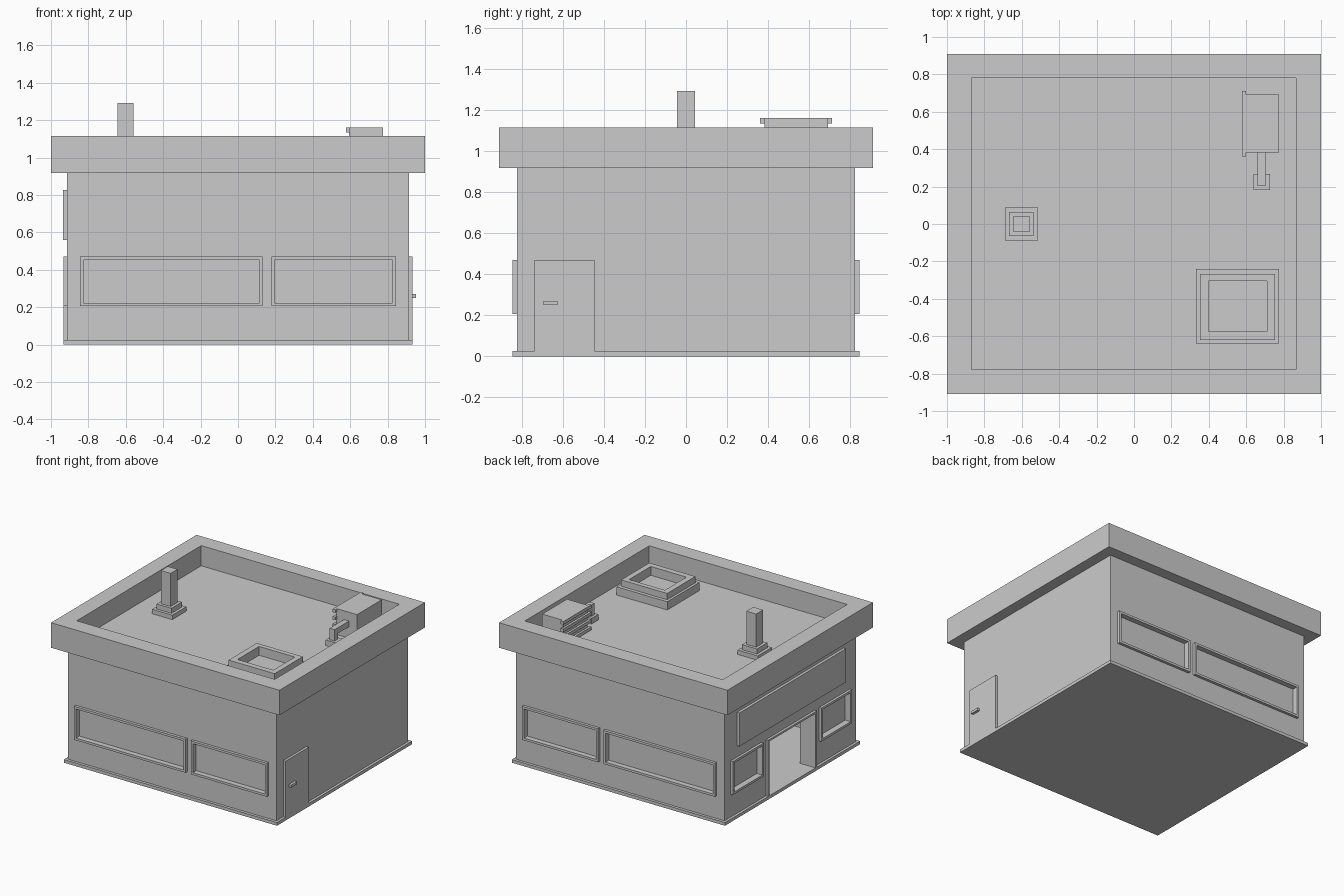
import bpy, bmesh

if "Cube" in bpy.data.objects:
    bpy.data.objects.remove(bpy.data.objects["Cube"])

def box(name, x, y, z):
    """Axis-aligned box from (min, max) pairs."""
    bm = bmesh.new()
    bmesh.ops.create_cube(bm, size=1)
    for v in bm.verts:
        v.co = [(a + b) / 2 + c * (b - a) for c, (a, b) in zip(v.co, (x, y, z))]
    me = bpy.data.meshes.new(name)
    bm.to_mesh(me)
    bm.free()
    ob = bpy.data.objects.new(name, me)
    bpy.context.collection.objects.link(ob)
    return ob

def cut(targets, x, y, z):
    """Subtract a box from each target, then remove the cutter."""
    c = box("cutter", x, y, z)
    c.hide_render = True
    for t in targets:
        m = t.modifiers.new("cut", 'BOOLEAN')
        m.operation, m.solver, m.object = 'DIFFERENCE', 'EXACT', c
        bpy.context.view_layer.objects.active = t
        bpy.ops.object.modifier_apply(modifier=m.name)
    bpy.data.objects.remove(c)

def span(a, b, s):
    return tuple(sorted((a * s, b * s)))

def inset(r, d):
    return (r[0] + d, r[1] - d)

# Hollow walls on a thin floor slab
box("floor_slab", (-.933, .933), (-.845, .845), (0, .025))
walls = box("walls", (-.913, .913), (-.823, .823), (.01, .93))
cut([walls], (-.795, .88), (-.785, .785), (.025, .92))

# Flat roof with overhanging parapet
roof = box("roof_parapet", (-1, 1), (-.91, .91), (.917, 1.115))
cut([roof], (-.868, .866), (-.777, .78), (.955, 1.3))

# Long windows, front and back
wz = (.205, .47)
for s, side in ((-1, "front"), (1, "back")):
    for wx in ((-.845, .132), (.178, .845)):
        f = box(side + "_window_frame", wx, span(.815, .845, s), wz)
        cut([f, walls], inset(wx, .018), span(.803, .95, s), inset(wz, .018))

# Small windows beside the entrance
for s in (-1, 1):
    wy = span(.36, .745, s)
    f = box("entrance_window_frame", (-.933, -.905), wy, wz)
    cut([f, walls], (-1.1, -.885), inset(wy, .018), inset(wz, .018))

# Open entrance and blank sign board
f = box("entrance_surround", (-.933, -.795), (-.305, .305), (.01, .47))
cut([f, walls], (-1.1, -.7), (-.288, .288), (.025, .455))
box("sign_board", (-.935, -.9), (-.665, .665), (.56, .825))

# Side door and handle
box("side_door", (.9, .933), (-.737, -.446), (0, .47))
box("door_handle", (.92, .953), (-.695, -.625), (.25, .27))

# Chimney on a stepped base
for name, r, z in (("chimney_base", .088, (.95, .99)),
                   ("chimney_step", .065, (.98, 1.03)),
                   ("chimney_post", .043, (1.02, 1.292))):
    box(name, (-.602 - r, -.602 + r), (-r, r), z)

# Roof skylight
base = box("skylight_base", (.332, .775), (-.64, -.24), (.95, 1.02))
rim = box("skylight_rim", (.352, .755), (-.62, -.267), (1.01, 1.07))
cut([base, rim], (.398, .711), (-.575, -.305), (1.0, 1.2))

# Air unit with slats, outlet pipe and pipe foot
box("air_unit", (.594, .775), (.382, .692), (.95, 1.16))
for i in range(4):
    z = 1.16 - i * .058
    box("air_unit_slat", (.577, .6), (.36, .71), (z - .025, z))
box("pipe_foot", (.64, .726), (.183, .268), (.95, 1.0))
box("pipe_riser", (.66, .704), (.203, .247), (.99, 1.09))
box("pipe_arm", (.66, .704), (.203, .39), (1.045, 1.09))
